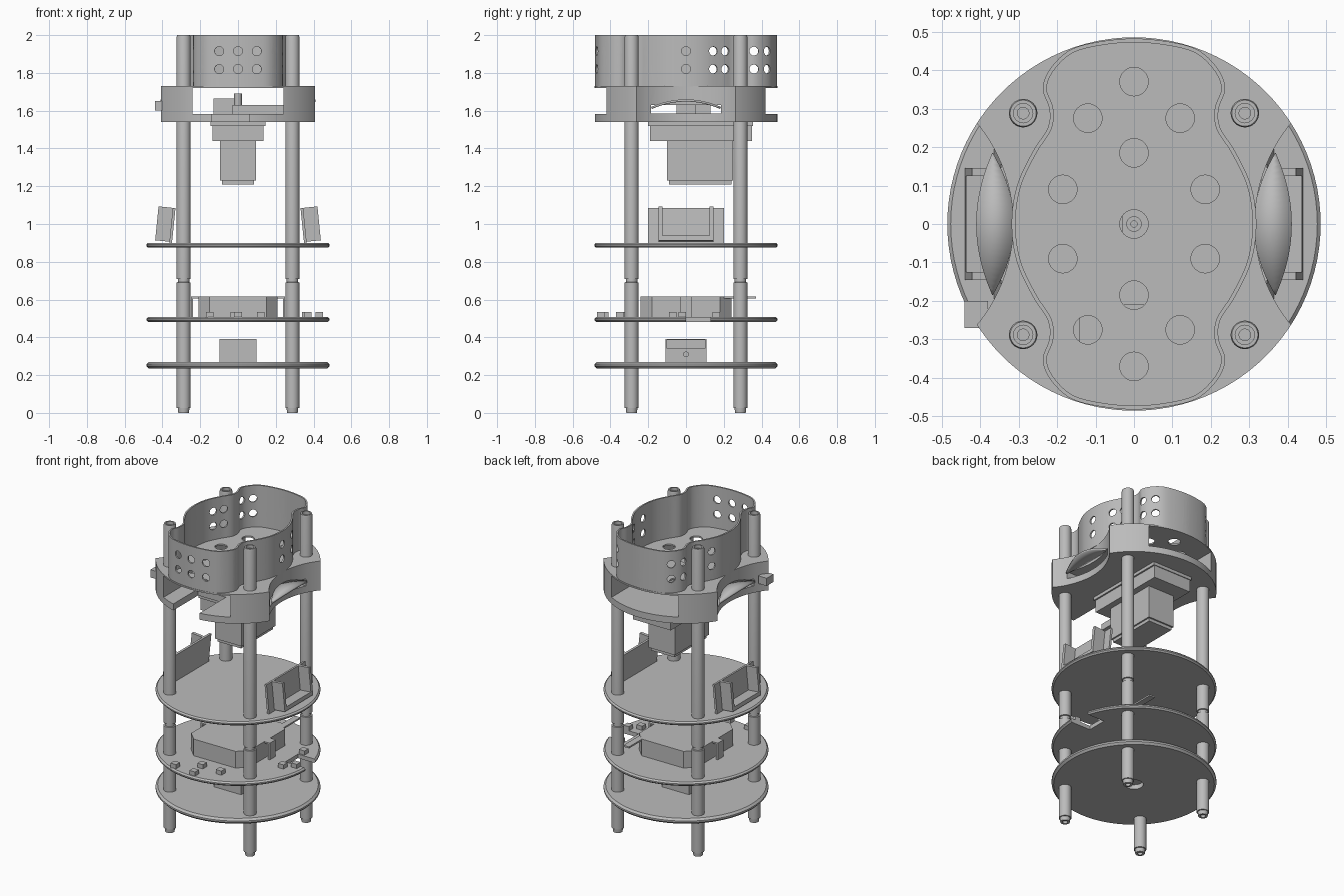
import bpy, bmesh, math
from mathutils import Vector, Matrix

cube = bpy.data.objects.get("Cube")
if cube:
    bpy.data.objects.remove(cube, do_unlink=True)

grey = bpy.data.materials.new("plain grey")
grey.use_nodes = True
COLOUR = (0.5, 0.5, 0.5, 1)
grey.diffuse_color = COLOUR
grey.node_tree.nodes["Principled BSDF"].inputs["Base Color"].default_value = COLOUR

R, POLE = 0.485, 0.288
CORNERS = [(sx * POLE, sy * POLE) for sx in (-1, 1) for sy in (-1, 1)]


def finish(bm, name, smooth=True):
    bmesh.ops.recalc_face_normals(bm, faces=bm.faces)
    mesh = bpy.data.meshes.new(name)
    bm.to_mesh(mesh)
    bm.free()
    mesh.materials.append(grey)
    ob = bpy.data.objects.new(name, mesh)
    bpy.context.collection.objects.link(ob)
    if smooth:
        shade(ob)
    return ob


def shade(ob):
    bpy.ops.object.select_all(action='DESELECT')
    ob.select_set(True)
    bpy.context.view_layer.objects.active = ob
    bpy.ops.object.shade_smooth_by_angle(angle=math.radians(35))


def box(name, x, y, z, tilt=None):
    """Box from three (low, high) ranges."""
    bm = bmesh.new()
    bmesh.ops.create_cube(bm, size=1)
    for v in bm.verts:
        v.co = Vector([(r[0] + r[1]) / 2 + c * (r[1] - r[0]) for c, r in zip(v.co, (x, y, z))])
    if tilt:
        bm.transform(tilt)
    return finish(bm, name, False)


def rod(name, p, q, r, seg=32):
    """Cylinder between two points."""
    p, q = Vector(p), Vector(q)
    bm = bmesh.new()
    bmesh.ops.create_cone(bm, cap_ends=True, segments=seg, radius1=r, radius2=r, depth=(q - p).length)
    turn = (q - p).to_track_quat('Z', 'Y').to_matrix().to_4x4()
    bm.transform(Matrix.Translation((p + q) / 2) @ turn)
    return finish(bm, name)


def lathe(name, profile, at=(0, 0), closed=False, seg=32):
    bm = bmesh.new()
    vs = [bm.verts.new((r, 0, z)) for r, z in profile]
    es = [bm.edges.new(pair) for pair in zip(vs, vs[1:] + (vs[:1] if closed else []))]
    bmesh.ops.spin(bm, geom=vs + es, cent=(0, 0, 0), axis=(0, 0, 1), angle=math.tau, steps=seg)
    bmesh.ops.remove_doubles(bm, verts=bm.verts, dist=1e-5)
    bm.transform(Matrix.Translation((*at, 0)))
    return finish(bm, name)


def prism(name, outline, z0, z1):
    bm = bmesh.new()
    face = bm.faces.new([bm.verts.new((x, y, z0)) for x, y in outline])
    ext = bmesh.ops.extrude_face_region(bm, geom=[face])["geom"]
    bmesh.ops.translate(bm, vec=(0, 0, z1 - z0), verts=[g for g in ext if isinstance(g, bmesh.types.BMVert)])
    return finish(bm, name)


def carve(ob, cutters):
    """Subtract every cutter, apply the result and drop the cutters."""
    for c in cutters:
        c.hide_render = True
        m = ob.modifiers.new("cut", 'BOOLEAN')
        m.operation, m.solver, m.object = 'DIFFERENCE', 'EXACT', c
    bake(ob)
    for c in cutters:
        bpy.data.objects.remove(c, do_unlink=True)
    shade(ob)


def bake(ob):
    graph = bpy.context.evaluated_depsgraph_get()
    graph.update()
    mesh = bpy.data.meshes.new_from_object(ob.evaluated_get(graph))
    ob.modifiers.clear()
    ob.data = mesh


def pole_holes(z0, z1):
    return [rod("cutter", (x, y, z0), (x, y, z1), 0.028, 20) for x, y in CORNERS]


# Four hollow poles with necks and narrowed feet
for i, (x, y) in enumerate(CORNERS):
    lathe(f"pole_{i + 1}", [(.015, 0), (.028, 0), (.031, .025), (.037, .026), (.037, .69), (.03, .692),
                            (.03, .708), (.037, .71), (.037, 1.99), (.034, 2), (.025, 2), (.025, 1.98),
                            (.015, 1.98)], (x, y), True)

# Round decks with softened rims
for name, z0, z1 in (("lower_deck", .235, .27), ("middle_deck", .482, .508), ("upper_deck", .875, .9)):
    e = (z1 - z0) * .35
    deck = lathe(name, [(0, z0), (R - e, z0), (R, z0 + e), (R, z1 - e), (R - e, z1), (0, z1)], seg=96)
    cuts = pole_holes(z0 - .1, z1 + .1)
    if name == "lower_deck":
        cuts.append(rod("cutter", (0, 0, .1), (0, 0, .4), .055))
    if name == "middle_deck":
        cuts.append(box("cutter", (.34, .6), (0, .13), (.4, .6)))
    carve(deck, cuts)

# Head body: disc with scooped sides, hollow middle and side openings
body = rod("head_body", (0, 0, 1.54), (0, 0, 1.73), R, 96)
cuts = pole_holes(1.4, 1.9)
for s in (-1, 1):
    cuts.append(rod("cutter", (s * .726, 0, 1.4), (s * .726, 0, 1.9), .412, 96))
cuts.append(box("cutter", (-.24, .24), (-.6, .6), (1.582, 1.72)))
cuts.append(box("cutter", (-.6, .6), (-.185, .185), (1.584, 1.63)))
cuts.append(box("cutter", (-.14, .06), (-.6, -.21), (1.5, 1.6)))
vents = [(0, 0)]
vents += [(0, s * y) for s in (-1, 1) for y in (.185, .37)]
vents += [(sx * x, sy * y) for sx in (-1, 1) for sy in (-1, 1) for x, y in ((.12, .275), (.185, .09))]
cuts += [rod("cutter", (x, y, 1.65), (x, y, 1.8), .037) for x, y in vents]
carve(body, cuts)

# Arched hoods over the side openings
for side, s in (("left", 1), ("right", -1)):
    bm = bmesh.new()
    rows, n = [], 24
    for i in range(n + 1):
        t = 2 * i / n - 1
        z = 1.66 - .04 * t * t
        rows.append([bm.verts.new((s * x, .185 * t, z)) for x in (.312 + .055 * t * t, .41 - .042 * t * t)])
    for a, b in zip(rows, rows[1:]):
        bm.faces.new((a[0], a[1], b[1], b[0]))
    hood = finish(bm, f"{side}_hood")
    hood.modifiers.new("thickness", 'SOLIDIFY').thickness = .012
    bake(hood)

# Perforated basket wall following a waisted outline
quarter = [(0, .482), (.1, .472), (.17, .45), (.22, .4), (.237, .35), (.22, .3),
           (.224, .25), (.262, .19), (.304, .1), (.318, 0)]
half = quarter + [(x, -y) for x, y in quarter[-2::-1]]
knots = [Vector(p) for p in half + [(-x, y) for x, y in half[-2:0:-1]]]
outline = []
for i in range(len(knots)):
    a, b, c, d = (knots[(i + k) % len(knots)] for k in (-1, 0, 1, 2))
    for j in range(5):
        t = j / 5
        outline.append(b + (c - a) * t / 2 + (2 * a - 5 * b + 4 * c - d) * t**2 / 2
                       + (3 * b - a - 3 * c + d) * t**3 / 2)
wall = prism("basket_wall", outline, 1.728, 2)
core = []
for i, p in enumerate(outline):
    d = (outline[(i + 1) % len(outline)] - outline[i - 1]).normalized()
    core.append(p + Vector((d.y, -d.x)) * .01)
carve(wall, [prism("cutter", core, 1.7, 2.1)])
holes = []
spots = [(0, .482, 0, 1), (.1, .472, .05, 1), (.195, .43, .7, .7), (.235, .36, 1, .1),
         (.25, .207, .8, .6), (.288, .145, 1, .4), (.318, 0, 1, 0)]
places = {(sx * x, sy * y, sx * u, sy * v) for x, y, u, v in spots for sx in (-1, 1) for sy in (-1, 1)}
for x, y, u, v in sorted(places):
    d = Vector((u, v, 0)).normalized() * .03
    for z in (1.82, 1.915):
        p = Vector((x, y, z))
        holes.append(rod("cutter", p - d, p + d, .024, 20))
carve(wall, holes)

# Drive unit: mount, motor housing, shaft and inner fittings
box("motor_mount", (-.135, .135), (-.19, .35), (1.44, 1.525))
box("mount_flange", (-.145, .145), (-.2, .355), (1.52, 1.545))
box("motor_housing", (-.095, .095), (-.1, .25), (1.23, 1.445))
box("motor_foot", (-.085, .085), (-.09, .24), (1.21, 1.235))
lathe("motor_shaft", [(.008, 1.57), (.02, 1.57), (.02, 1.69), (.008, 1.69)], closed=True)
box("inner_bracket", (-.03, .24), (-.05, .05), (1.58, 1.63))
box("inner_clip", (-.13, 0), (.05, .13), (1.58, 1.665))
box("side_tab", (-.44, -.38), (-.27, -.2), (1.6, 1.65))

# Tilted side sensors: backing plate with a U-shaped bracket
for side, s in (("left", 1), ("right", -1)):
    lean = Matrix.Translation((s * .35, 0, .895)) @ Matrix.Rotation(-s * .1, 4, 'Y')

    def span(a, b):
        return tuple(sorted((s * a, s * b)))
    box(f"{side}_sensor_plate", span(0, .014), (-.2, .2), (0, .19), lean)
    for k, y in (("front", -.135), ("back", .135)):
        box(f"{side}_sensor_{k}_arm", span(.01, .09), (y - .01, y + .01), (.01, .19), lean)
    box(f"{side}_sensor_sill", span(.01, .09), (-.14, .14), (.01, .035), lean)

# Battery case with clipped corners, thin lid and lid legs
w, l, c = .21, .24, .06
prism("battery_case", [(w, l - c), (w - c, l), (c - w, l), (-w, l - c),
                       (-w, c - l), (c - w, -l), (w - c, -l), (w, c - l)], .505, .607)
prism("battery_lid", [(w, l - c), (w - c, l), (c - w, l), (-w, l - c),
                      (-w, c - l), (c - w, -l), (w - c, -l), (w, c - l)], .606, .616)
box("lid_arm", (.15, .19), (.18, .37), (.605, .615))
for side, s in (("left", 1), ("right", -1)):
    x0, x1 = sorted((s * .2, s * .25))
    box(f"{side}_lid_tab", (x0, x1), (-.03, .03), (.606, .616))
    x0, x1 = sorted((s * .238, s * .25))
    box(f"{side}_lid_leg", (x0, x1), (-.03, .03), (.5, .61))

# Small parts on the middle deck
for i, (x, y) in enumerate([(-.15, -.43), (-.02, -.34), (.12, -.35), (.37, -.07), (.43, -.02), (.36, .16), (0, -.45)]):
    box(f"small_part_{i + 1}", (x - .02, x + .02), (y - .02, y + .02), (.5, .535))

# Sensor block on the lower deck
block = box("lower_block", (-.098, .098), (-.108, .108), (.265, .39))
carve(block, [rod("cutter", (.05, 0, .31), (.2, 0, .31), .013, 16),
              box("cutter", (.09, .2), (-.1, .1), (.34, .385))])
